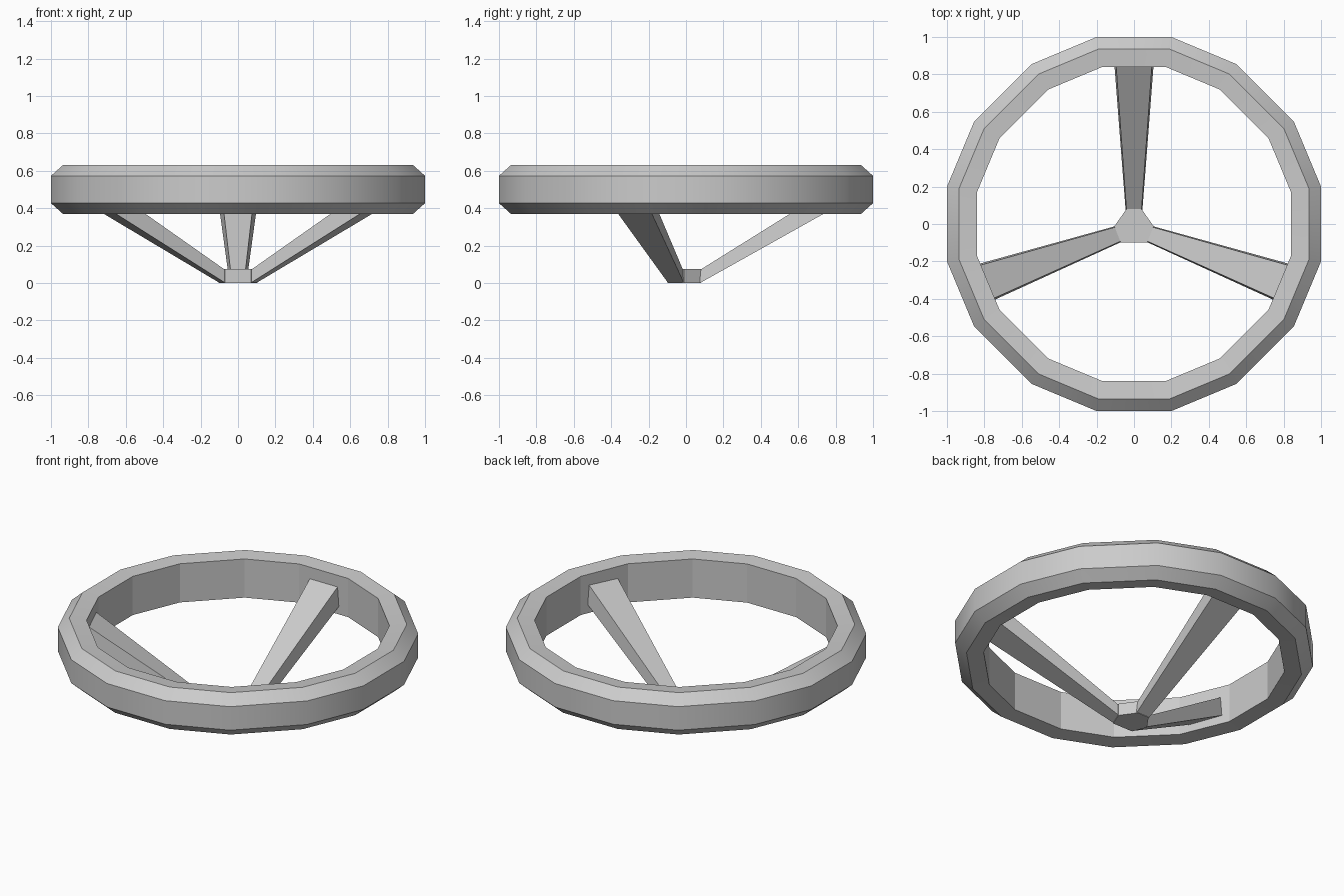
import bpy, bmesh, math
from mathutils import Vector

if "Cube" in bpy.data.objects:
    bpy.data.objects.remove(bpy.data.objects["Cube"])


def make_object(name, bm, angle=None):
    bmesh.ops.recalc_face_normals(bm, faces=bm.faces)
    mesh = bpy.data.meshes.new(name)
    bm.to_mesh(mesh)
    bm.free()
    obj = bpy.data.objects.new(name, mesh)
    bpy.context.collection.objects.link(obj)
    if angle:
        bpy.ops.object.select_all(action='DESELECT')
        obj.select_set(True)
        bpy.context.view_layer.objects.active = obj
        bpy.ops.object.shade_smooth_by_angle(angle=math.radians(angle))
    return obj


def loft(bm, loops, closed=False):
    """Skin a list of point loops; cap the ends unless closed."""
    rows = [[bm.verts.new(p) for p in loop] for loop in loops]
    n, m = len(rows), len(rows[0])
    for i in range(n if closed else n - 1):
        a, b = rows[i], rows[(i + 1) % n]
        for j in range(m):
            k = (j + 1) % m
            bm.faces.new((a[j], a[k], b[k], b[j]))
    if not closed:
        bm.faces.new(rows[0])
        bm.faces.new(rows[-1])


# Rim: bevelled section swept round sixteen sides
section = [(0.857, 0.38), (0.955, 0.37), (1.0198, 0.427),
           (1.0198, 0.573), (0.955, 0.63), (0.857, 0.62)]
corners = [(11.3, 1.0), (32.5, 0.995), (57.5, 0.995), (78.7, 1.0)]
loops = []
for quarter in range(4):
    for deg, f in corners:
        a = math.radians(deg + 90 * quarter)
        loops.append([(r * f * math.cos(a), r * f * math.sin(a), z)
                      for r, z in section])
bm = bmesh.new()
loft(bm, loops, closed=True)
rim = make_object("rim", bm, 30)
for face in rim.data.polygons:
    # the inner wall is faceted
    if abs(face.normal.z) < 0.1 and face.normal.x * face.center.x + face.normal.y * face.center.y < 0:
        face.use_smooth = False

# Hub: small rounded triangle where the spokes meet
outline = [(0.04, 0.08), (0.105, -0.012), (0.07, -0.1)]
outline += [(-x, y) for x, y in reversed(outline)]
bm = bmesh.new()
loft(bm, [[(x, y, z) for x, y in outline] for z in (0.0, 0.075)])
make_object("hub", bm)


# Spokes: tapered bars rising from the hub to the rim's inner wall
def spoke(name, start, end):
    start, end = Vector(start), Vector(end)
    d = (end - start).normalized()
    side = Vector((-d.y, d.x))
    ends = [(start - d * 0.005, 0.045, 0.04, 0.0, 0.07),
            (end + d * 0.012, 0.105, 0.096, 0.435, 0.555)]
    loops = []
    for p, low, high, z0, z1 in ends:
        loops.append([(p + side * s).to_3d() + Vector((0, 0, z))
                      for s, z in ((-low, z0), (low, z0), (high, z1), (-high, z1))])
    bm = bmesh.new()
    loft(bm, loops)
    make_object(name, bm)


spoke("back_spoke", (0, 0.08), (0, 0.84))
spoke("right_spoke", (0.087, -0.055), (0.78, -0.307))
spoke("left_spoke", (-0.087, -0.055), (-0.78, -0.307))
